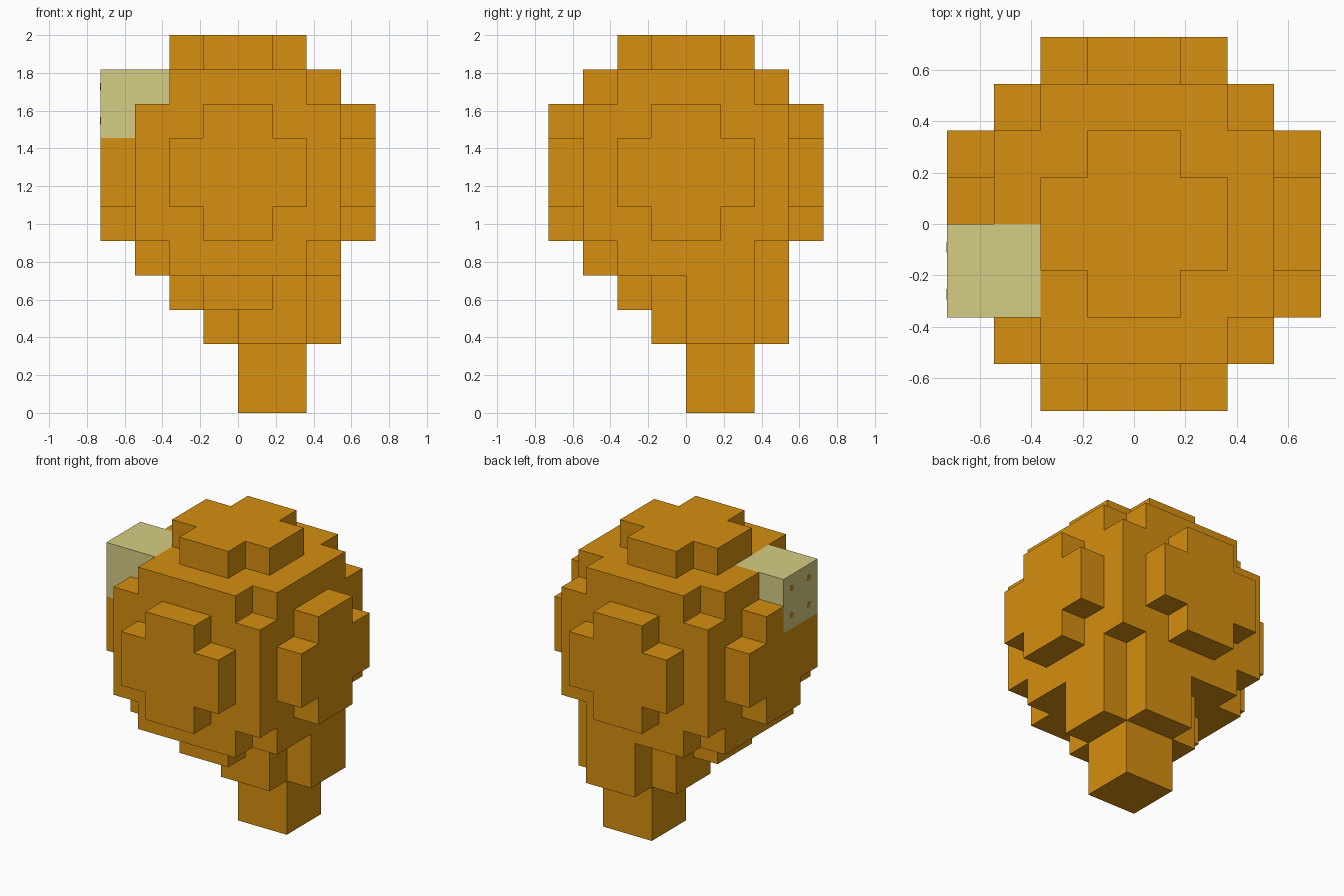
import bpy, bmesh, math
from itertools import product
from mathutils import Vector, Matrix

U = 2 / 11            # edge length of one block
MIDDLE = 7            # height of the ball's centre, in blocks

if "Cube" in bpy.data.objects:
    bpy.data.objects.remove(bpy.data.objects["Cube"], do_unlink=True)


def material(name, colour):
    mat = bpy.data.materials.new(name)
    mat.use_nodes = True
    mat.diffuse_color = (*colour, 1)
    mat.node_tree.nodes["Principled BSDF"].inputs["Base Color"].default_value = (*colour, 1)
    return mat


def finish(name, bm, mat):
    mesh = bpy.data.meshes.new(name)
    bm.to_mesh(mesh)
    bm.free()
    mesh.materials.append(mat)
    obj = bpy.data.objects.new(name, mesh)
    bpy.context.collection.objects.link(obj)
    return obj


def block(x, y, z):
    """Cells of a box, each given by its (start, end) range."""
    return set(product(range(*x), range(*y), range(*z)))


def build_blocks(name, cells, solid, mat):
    """Skin the cells wherever they are not covered by another cell."""
    bm = bmesh.new()
    for cell in cells:
        centre = Vector(cell) + Vector((0.5, 0.5, 0.5))
        for axis, sign in product(range(3), (-1, 1)):
            n = Vector((0, 0, 0))
            n[axis] = sign
            if tuple(int(c) for c in Vector(cell) + n) in solid:
                continue
            a = Vector((0, 0, 0))
            a[(axis + 1) % 3] = 0.5
            b = n.cross(a)
            ring = (-a - b, a - b, a + b, b - a)
            bm.faces.new([bm.verts.new((centre + n / 2 + r) * U) for r in ring])
    bmesh.ops.remove_doubles(bm, verts=bm.verts, dist=U / 100)
    bmesh.ops.dissolve_limit(bm, angle_limit=math.radians(1), verts=bm.verts, edges=bm.edges)
    return finish(name, bm, mat)


orange = material("orange", (0.67, 0.275, 0.005))
cream = material("cream", (0.67, 0.61, 0.23))

# Cells of each part
ball = {c for c in block((-4, 4), (-4, 4), (3, 11))
        if (c[0] + 0.5) ** 2 + (c[1] + 0.5) ** 2 + (c[2] + 0.5 - MIDDLE) ** 2 < 16}
patch = block((-4, -2), (-2, 0), (8, 10))
collar = block((-1, 3), (0, 2), (2, 4)) | block((0, 2), (-1, 3), (2, 4))
stem = block((0, 2), (0, 2), (0, 2))
ball -= patch
collar -= ball
solid = ball | patch | collar | stem

# Ball with its collar is one skin, so flush faces merge
build_blocks("ball_and_collar", ball | collar, solid, orange)
build_blocks("stem", stem, solid, orange)
build_blocks("corner_block", patch, solid, cream)

# Four small dots on the outer side of the corner block
bm = bmesh.new()
for y, z in product((-1.5, -0.5), (8.5, 9.5)):
    place = Matrix.Translation((-4 * U, y * U, z * U)) @ Matrix.Rotation(math.pi / 2, 4, "Y")
    bmesh.ops.create_cone(bm, cap_ends=True, segments=8, radius1=0.02, radius2=0.02,
                          depth=0.004, matrix=place)
finish("corner_dots", bm, orange)
